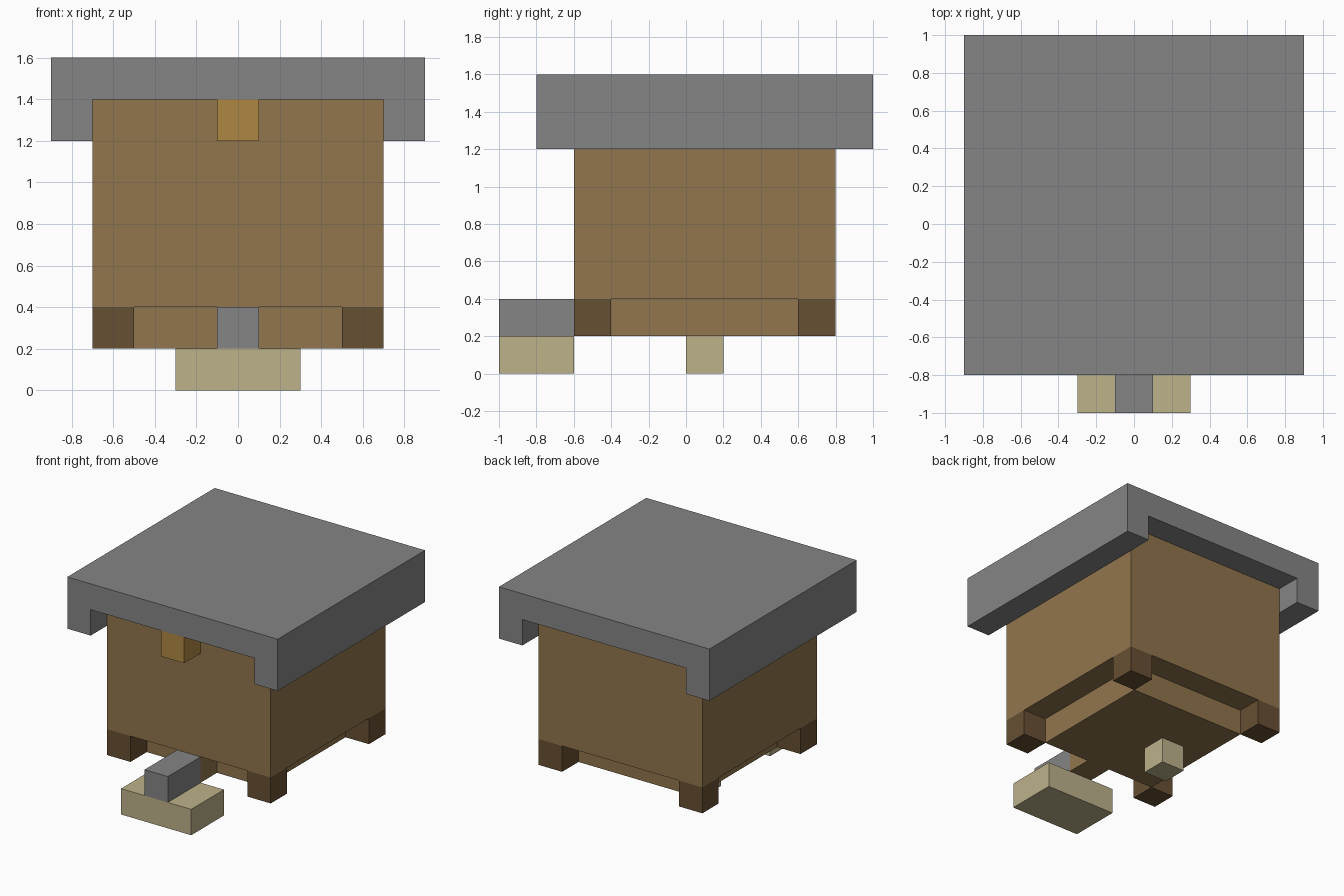
import bpy, bmesh

cube = bpy.data.objects.get("Cube")
if cube:
    bpy.data.objects.remove(cube, do_unlink=True)


def material(name, rgb):
    mat = bpy.data.materials.new(name)
    mat.use_nodes = True
    color = (*rgb, 1.0)
    mat.diffuse_color = color
    bsdf = mat.node_tree.nodes["Principled BSDF"]
    bsdf.inputs["Base Color"].default_value = color
    bsdf.inputs["Roughness"].default_value = 0.8
    return mat


GREY = material("grey", (0.24, 0.235, 0.235))
BROWN = material("brown", (0.283, 0.181, 0.074))
DARK = material("dark brown", (0.136, 0.08, 0.033))
ORANGE = material("orange", (0.429, 0.242, 0.056))
PALE = material("pale tan", (0.509, 0.445, 0.258))


def extrude_y(name, profile, y0, y1, mat):
    """Extrude an x-z outline along y."""
    bm = bmesh.new()
    face = bm.faces.new([bm.verts.new((x, y0, z)) for x, z in profile])
    ext = bmesh.ops.extrude_face_region(bm, geom=[face])
    moved = [v for v in ext["geom"] if isinstance(v, bmesh.types.BMVert)]
    bmesh.ops.translate(bm, verts=moved, vec=(0, y1 - y0, 0))
    bmesh.ops.recalc_face_normals(bm, faces=bm.faces)
    mesh = bpy.data.meshes.new(name)
    bm.to_mesh(mesh)
    bm.free()
    mesh.materials.append(mat)
    obj = bpy.data.objects.new(name, mesh)
    bpy.context.collection.objects.link(obj)
    return obj


def box(name, x, y, z, mat):
    """Box from (min, max) ranges on each axis."""
    outline = [(x[0], z[0]), (x[1], z[0]), (x[1], z[1]), (x[0], z[1])]
    return extrude_y(name, outline, *y, mat)


# Roof: a channel with side skirts, open at the front and back
half = [(0.9, 1.6), (0.9, 1.2), (0.7, 1.2), (0.7, 1.4)]
extrude_y("roof", half + [(-x, z) for x, z in reversed(half)], -0.8, 1.0, GREY)

# Main body, recessed base and the tongue joining it to the front bar
box("body", (-0.7, 0.7), (-0.6, 0.8), (0.4, 1.4), BROWN)
box("base", (-0.5, 0.5), (-0.4, 0.6), (0.2, 0.4), BROWN)
box("base_tongue", (-0.1, 0.1), (-0.6, -0.4), (0.2, 0.4), BROWN)

# Corner feet
for side, x in (("left", 0.5), ("right", -0.7)):
    for end, y in (("front", -0.6), ("back", 0.6)):
        box(f"{end}_{side}_foot", (x, x + 0.2), (y, y + 0.2), (0.2, 0.4), DARK)

# Front fittings and small block underneath
box("front_knob", (-0.1, 0.1), (-0.8, -0.6), (1.2, 1.4), ORANGE)
box("front_bar", (-0.1, 0.1), (-1.0, -0.6), (0.2, 0.4), GREY)
box("front_step", (-0.3, 0.3), (-1.0, -0.6), (0.0, 0.2), PALE)
box("under_block", (-0.3, -0.1), (0.0, 0.2), (0.0, 0.2), PALE)
